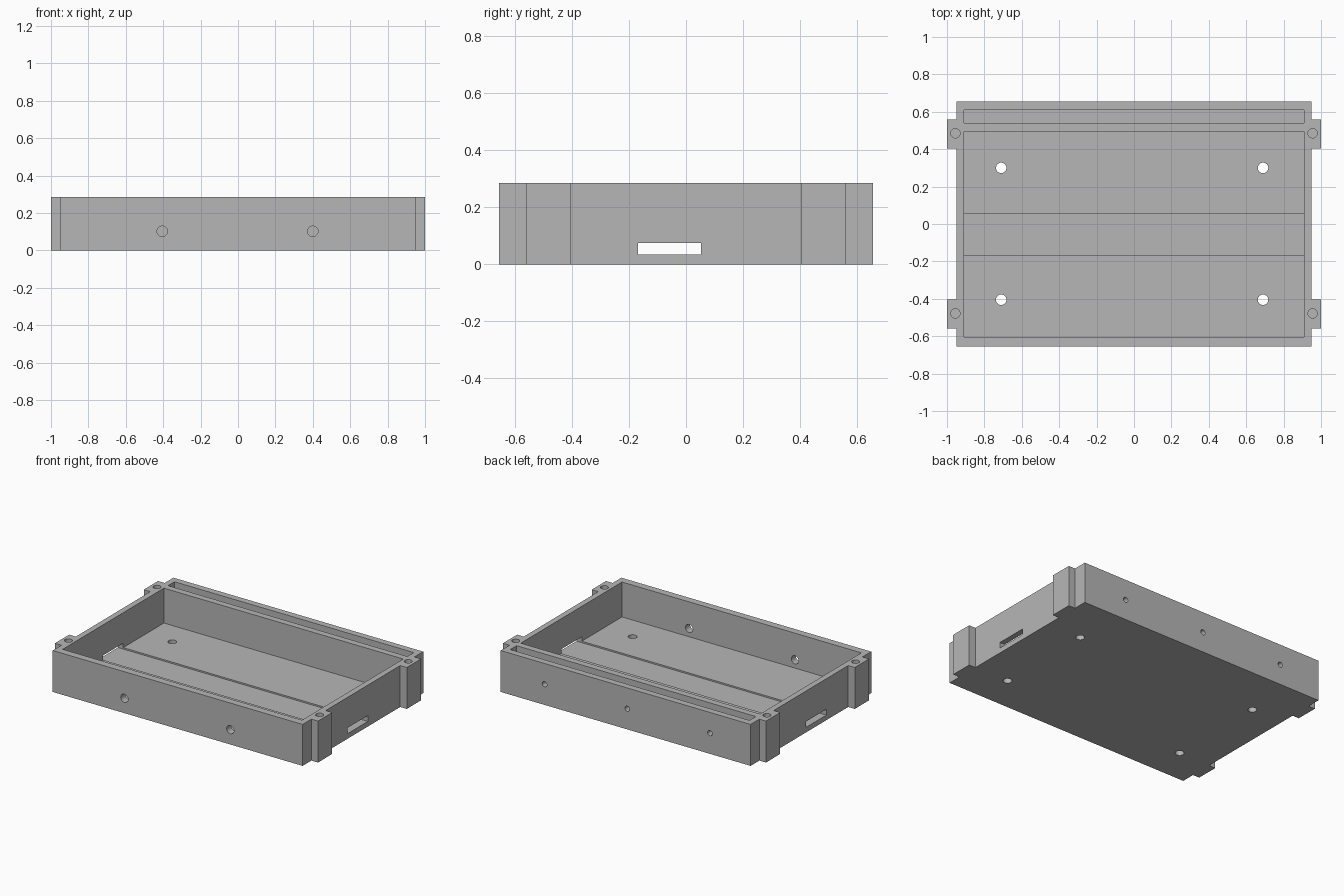
import bpy
import bmesh
from math import pi

cube = bpy.data.objects.get("Cube")
if cube:
    bpy.data.objects.remove(cube, do_unlink=True)

HEIGHT, FLOOR = 0.285, 0.045
BODY_X, BODY_Y = 0.95, 0.655

grey = bpy.data.materials.new("plain grey")
grey.use_nodes = True
colour = (0.47, 0.47, 0.47, 1)
grey.diffuse_color = colour
grey.node_tree.nodes["Principled BSDF"].inputs["Base Color"].default_value = colour


def add_object(name, bm):
    mesh = bpy.data.meshes.new(name)
    bmesh.ops.recalc_face_normals(bm, faces=bm.faces)
    bm.to_mesh(mesh)
    bm.free()
    mesh.materials.append(grey)
    obj = bpy.data.objects.new(name, mesh)
    bpy.context.collection.objects.link(obj)
    return obj


# Enclosure block with four screw ears, from one mirrored quarter outline
quarter = [(1, 0.405), (1, 0.56), (BODY_X, 0.56), (BODY_X, BODY_Y)]
quarter.insert(0, (BODY_X, 0.405))
right = [(x, -y) for x, y in reversed(quarter)] + quarter
outline = right + [(-x, y) for x, y in reversed(right)]
bm = bmesh.new()
base = bm.faces.new([bm.verts.new((x, y, 0)) for x, y in outline])
raised = bmesh.ops.extrude_face_region(bm, geom=[base])["geom"]
bmesh.ops.translate(bm, vec=(0, 0, HEIGHT),
                    verts=[g for g in raised if isinstance(g, bmesh.types.BMVert)])
tray = add_object("enclosure_tray", bm)


def cut(cutter):
    cutter.hide_render = True
    mod = tray.modifiers.new(cutter.name, "BOOLEAN")
    mod.operation = "DIFFERENCE"
    mod.solver = "EXACT"
    mod.object = cutter
    bpy.context.view_layer.objects.active = tray
    bpy.ops.object.modifier_apply(modifier=mod.name)
    bpy.data.objects.remove(cutter, do_unlink=True)


def cut_box(name, low, high):
    bm = bmesh.new()
    bmesh.ops.create_cube(bm, size=1)
    for v in bm.verts:
        v.co = [(a + b) / 2 + c * (b - a) for a, b, c in zip(low, high, v.co)]
    cut(add_object(name, bm))


def cut_hole(name, centre, radius, depth, along_y=False):
    bm = bmesh.new()
    bmesh.ops.create_cone(bm, cap_ends=True, segments=32, radius1=radius,
                          radius2=radius, depth=depth)
    obj = add_object(name, bm)
    obj.location = centre
    if along_y:
        obj.rotation_euler.x = pi / 2
    cut(obj)


# Main pocket, narrow rear pocket, and floor channel running out both sides
cut_box("main_pocket", (-0.91, -0.605, FLOOR), (0.91, 0.495, 0.4))
cut_box("rear_pocket", (-0.91, 0.54, FLOOR), (0.91, 0.61, 0.4))
cut_box("floor_channel", (-1.2, -0.168, 0.035), (1.2, 0.053, 0.075))

# Blind screw holes in the ears
for x in (-0.955, 0.955):
    for y in (-0.478, 0.485):
        cut_hole("ear_hole", (x, y, HEIGHT), 0.025, 0.4)

# Mounting holes through the floor
for x in (-0.71, 0.69):
    for y in (-0.405, 0.3):
        cut_hole("floor_hole", (x, y, 0), 0.028, 0.2)

# Holes through the front wall and the outer rear wall
for x in (-0.405, 0.4):
    cut_hole("front_hole", (x, -BODY_Y, 0.102), 0.028, 0.2, True)
for x in (-0.64, -0.012, 0.617):
    cut_hole("rear_hole", (x, BODY_Y, 0.142), 0.018, 0.14, True)

# Smooth hole walls with crisp edges
bpy.ops.object.select_all(action="DESELECT")
tray.select_set(True)
bpy.context.view_layer.objects.active = tray
bpy.ops.object.shade_smooth_by_angle(angle=pi / 6)
